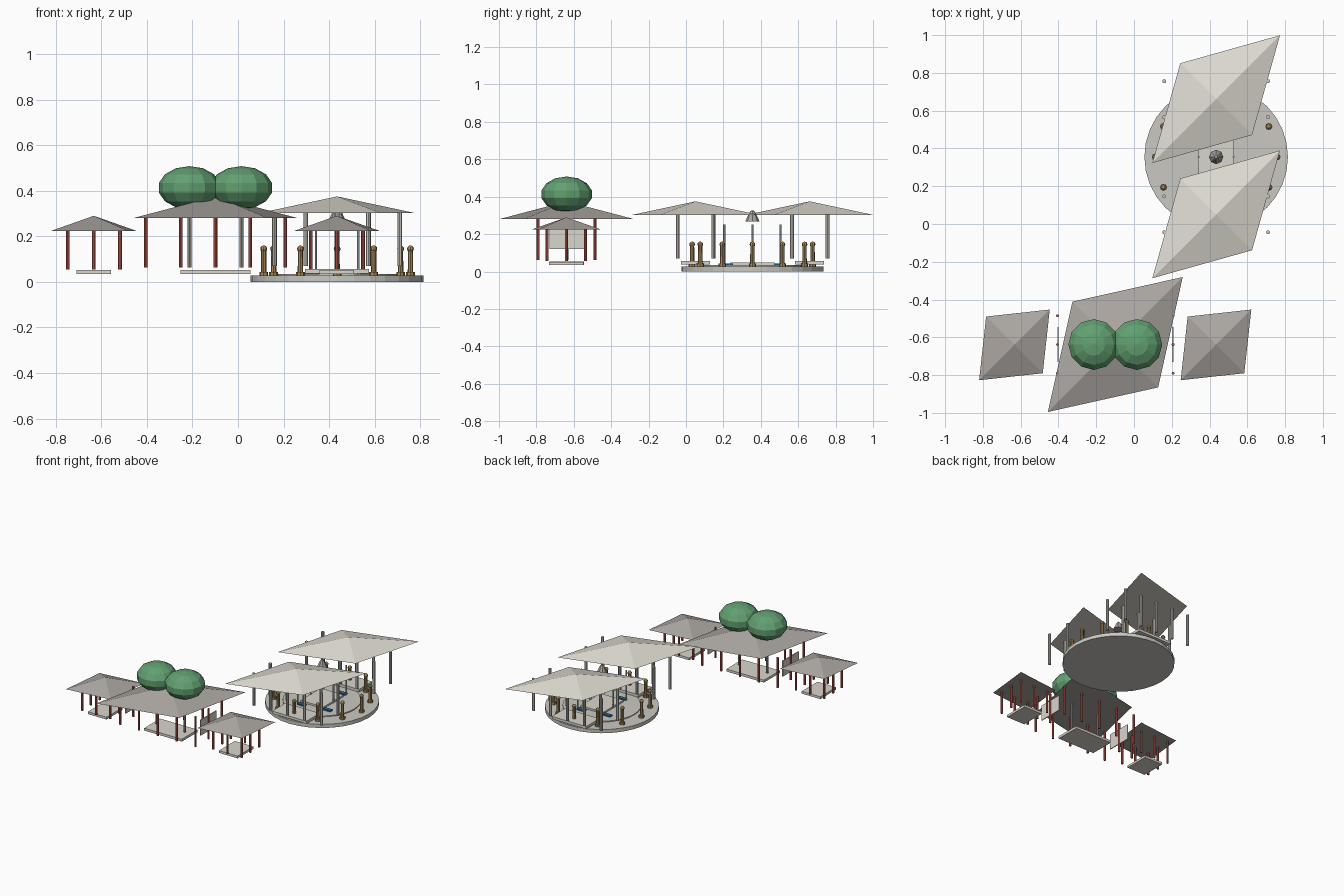
import bpy, bmesh, math
from mathutils import Matrix, Vector

if "Cube" in bpy.data.objects:
    bpy.data.objects.remove(bpy.data.objects["Cube"])


def material(name, rgb):
    m = bpy.data.materials.new(name)
    lin = [(c / 255 / 12.92) if c < 11 else ((c / 255 + 0.055) / 1.055) ** 2.4 for c in rgb]
    m.diffuse_color = (*lin, 1)
    m.use_nodes = True
    m.node_tree.nodes["Principled BSDF"].inputs["Base Color"].default_value = m.diffuse_color
    return m


PALE = material("pale roof", (222, 219, 209))
GREY = material("grey roof", (170, 165, 160))
STONE = material("stone", (202, 201, 194))
CREAM = material("cream stone", (216, 214, 204))
RED = material("red paint", (196, 92, 76))
GREEN = material("leaf green", (98, 160, 113))
GOLD = material("gold wood", (168, 138, 88))
BLUE = material("water blue", (38, 100, 140))


def finish(name, bm, mat):
    bmesh.ops.recalc_face_normals(bm, faces=bm.faces)
    me = bpy.data.meshes.new(name)
    bm.to_mesh(me)
    bm.free()
    me.materials.append(mat)
    ob = bpy.data.objects.new(name, me)
    bpy.context.collection.objects.link(ob)
    return ob


def add_cone(bm, x, y, z0, z1, r0, r1, sides):
    bmesh.ops.create_cone(bm, cap_ends=True, segments=sides, radius1=r0, radius2=r1,
                          depth=z1 - z0, matrix=Matrix.Translation((x, y, (z0 + z1) / 2)))


def posts(name, spots, z0, z1, r, mat, sides=8):
    bm = bmesh.new()
    for x, y in spots:
        add_cone(bm, x, y, z0, z1, r, r, sides)
    return finish(name, bm, mat)


def box(name, x, y, hx, hy, z0, z1, mat):
    bm = bmesh.new()
    bmesh.ops.create_cube(bm, size=1, matrix=Matrix.Translation((x, y, (z0 + z1) / 2))
                          @ Matrix.Diagonal((2 * hx, 2 * hy, z1 - z0, 1)))
    return finish(name, bm, mat)


def roof(name, x, y, a, b, z0, z1, mat):
    # rhombic pyramid with its long diagonal towards +x +y
    bm = bmesh.new()
    rim = [bm.verts.new((x + i, y + j, z0)) for i, j in ((a, a), (-b, b), (-a, -a), (b, -b))]
    top = bm.verts.new((x, y, z1))
    bm.faces.new(rim)
    for i in range(4):
        bm.faces.new((rim[i], rim[(i + 1) % 4], top))
    return finish(name, bm, mat)


def grid(x, y, xs, ys):
    return [(x + i, y + j) for i in xs for j in ys]


# Small red pavilions
for side, x in (("left", -0.633), ("right", 0.434)):
    roof(side + "_small_roof", x, -0.64, 0.187, 0.15, 0.224, 0.29, GREY)
    posts(side + "_small_columns", grid(x, -0.64, (-0.115, 0, 0.115), (-0.102, 0.102))
          + [(x - 0.115, -0.64), (x + 0.115, -0.64)], 0.055, 0.226, 0.008, RED)
    box(side + "_small_floor", x, -0.64, 0.076, 0.092, 0.035, 0.052, CREAM)

# Large red hall
HX, HY = -0.099, -0.638
roof("hall_roof", HX, HY, 0.357, 0.227, 0.281, 0.375, GREY)
posts("hall_columns", grid(HX, HY, (-0.306, -0.153, 0, 0.153, 0.306), (-0.152, 0.152))
      + [(HX - 0.306, HY), (HX + 0.306, HY)], 0.062, 0.284, 0.008, RED)
box("hall_floor", HX, HY, 0.153, 0.092, 0.035, 0.053, CREAM)
for side, s in (("left", -1), ("right", 1)):
    box(side + "_wall_panel", HX + s * 0.304, HY, 0.003, 0.092, 0.12, 0.235, CREAM)

# Trees through the hall
for side, x in (("left", -0.213), ("right", 0.015)):
    bm = bmesh.new()
    bmesh.ops.create_uvsphere(bm, u_segments=12, v_segments=7, radius=1,
                              matrix=Matrix.Translation((x, HY, 0.413))
                              @ Matrix.Diagonal((0.138, 0.138, 0.095, 1)))
    finish(side + "_tree_crown", bm, GREEN)
    posts(side + "_tree_trunk", [(x, HY)], 0.062, 0.36, 0.009, GREY)

# Round terrace
CX, CY = 0.435, 0.355
posts("terrace", [(CX, CY)], 0, 0.027, 0.38, STONE, 32)
posts("terrace_step", [(CX, CY)], 0.02, 0.034, 0.262, STONE, 32)
box("centre_slab", CX, CY, 0.093, 0.117, 0.03, 0.047, CREAM)

# Pale pavilions over the terrace
for side, y in (("front", 0.051), ("back", 0.661)):
    roof(side + "_pale_roof", CX, y, 0.338, 0.19, 0.303, 0.375, PALE)
    posts(side + "_pale_columns", grid(CX, y, (-0.275, -0.1375, 0, 0.1375, 0.275), (-0.095, 0.095)),
          0.07, 0.306, 0.0105, STONE)
    box(side + "_pale_floor", CX, y, 0.14, 0.077, 0.037, 0.056, CREAM)

# Bollards around the terrace: foot, shaft and ball
bm = bmesh.new()
for i in range(12):
    t = math.radians(30 * i)
    x, y = CX + 0.322 * math.cos(t), CY + 0.322 * math.sin(t)
    add_cone(bm, x, y, 0.027, 0.043, 0.019, 0.019, 8)
    add_cone(bm, x, y, 0.043, 0.14, 0.012, 0.011, 8)
    bmesh.ops.create_uvsphere(bm, u_segments=8, v_segments=6, radius=0.015,
                              matrix=Matrix.Translation((x, y, 0.145)))
finish("bollards", bm, GOLD)

# Centre posts and bell
posts("centre_posts", grid(CX, CY, (-0.0925, 0.0925), (-0.15, 0, 0.15)), 0.034, 0.252, 0.006, STONE, 6)
bm = bmesh.new()
add_cone(bm, CX, CY, 0.268, 0.312, 0.038, 0.018, 8)
add_cone(bm, CX, CY, 0.312, 0.325, 0.018, 0.008, 8)
finish("bell", bm, GREY)

# Small water basins
for i, (dx, dy) in enumerate(((-0.13, 0.12), (0.06, 0.15), (-0.06, -0.15), (0.13, -0.12))):
    box("water_basin_%d" % i, CX + dx, CY + dy, 0.03, 0.015, 0.034, 0.043, BLUE)
